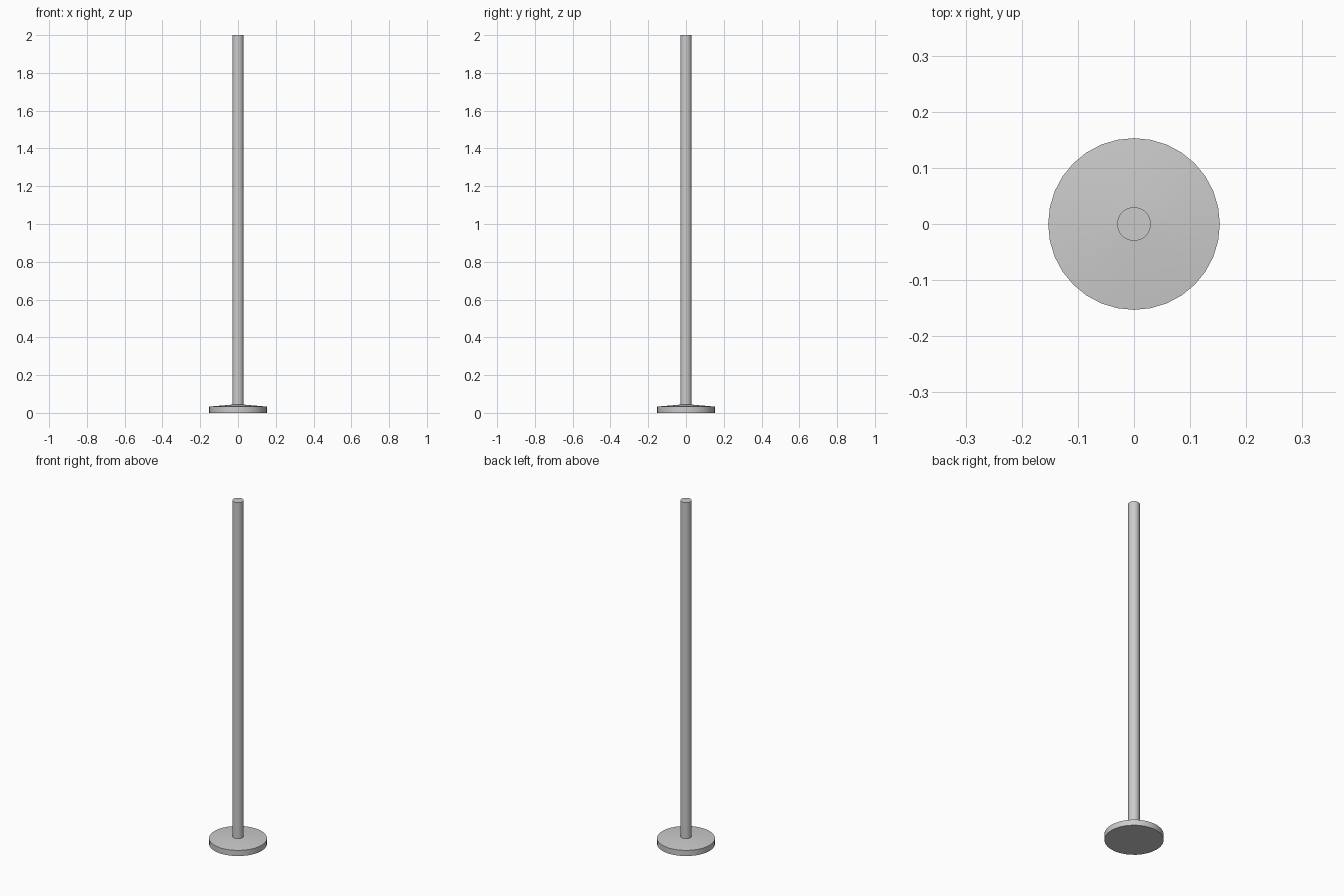
import bpy, bmesh
from math import radians, cos, sin, tau

if "Cube" in bpy.data.objects:
    bpy.data.objects.remove(bpy.data.objects["Cube"])

SIDES = 32


def lathe(name, profile):
    """Closed solid of revolution from (radius, z) rings, bottom to top."""
    bm = bmesh.new()
    rings = [[bm.verts.new((r * cos(tau * i / SIDES), r * sin(tau * i / SIDES), z))
              for i in range(SIDES)] for r, z in profile]
    for low, high in zip(rings, rings[1:]):
        for i in range(SIDES):
            j = (i + 1) % SIDES
            bm.faces.new((low[i], low[j], high[j], high[i]))
    bm.faces.new(rings[0][::-1])
    bm.faces.new(rings[-1])
    mesh = bpy.data.meshes.new(name)
    bm.to_mesh(mesh)
    bm.free()
    obj = bpy.data.objects.new(name, mesh)
    bpy.context.collection.objects.link(obj)
    bpy.ops.object.select_all(action='DESELECT')
    obj.select_set(True)
    bpy.context.view_layer.objects.active = obj
    bpy.ops.object.shade_smooth_by_angle(angle=radians(30))
    # keep the rim and cap edges crisp
    return obj


# weighted foot: straight rim, gently sloped top
lathe("base", [(0.153, 0.0), (0.153, 0.033), (0.03, 0.044)])

# upright pole, seated on the sloped top
lathe("pole", [(0.03, 0.044), (0.03, 2.0)])
